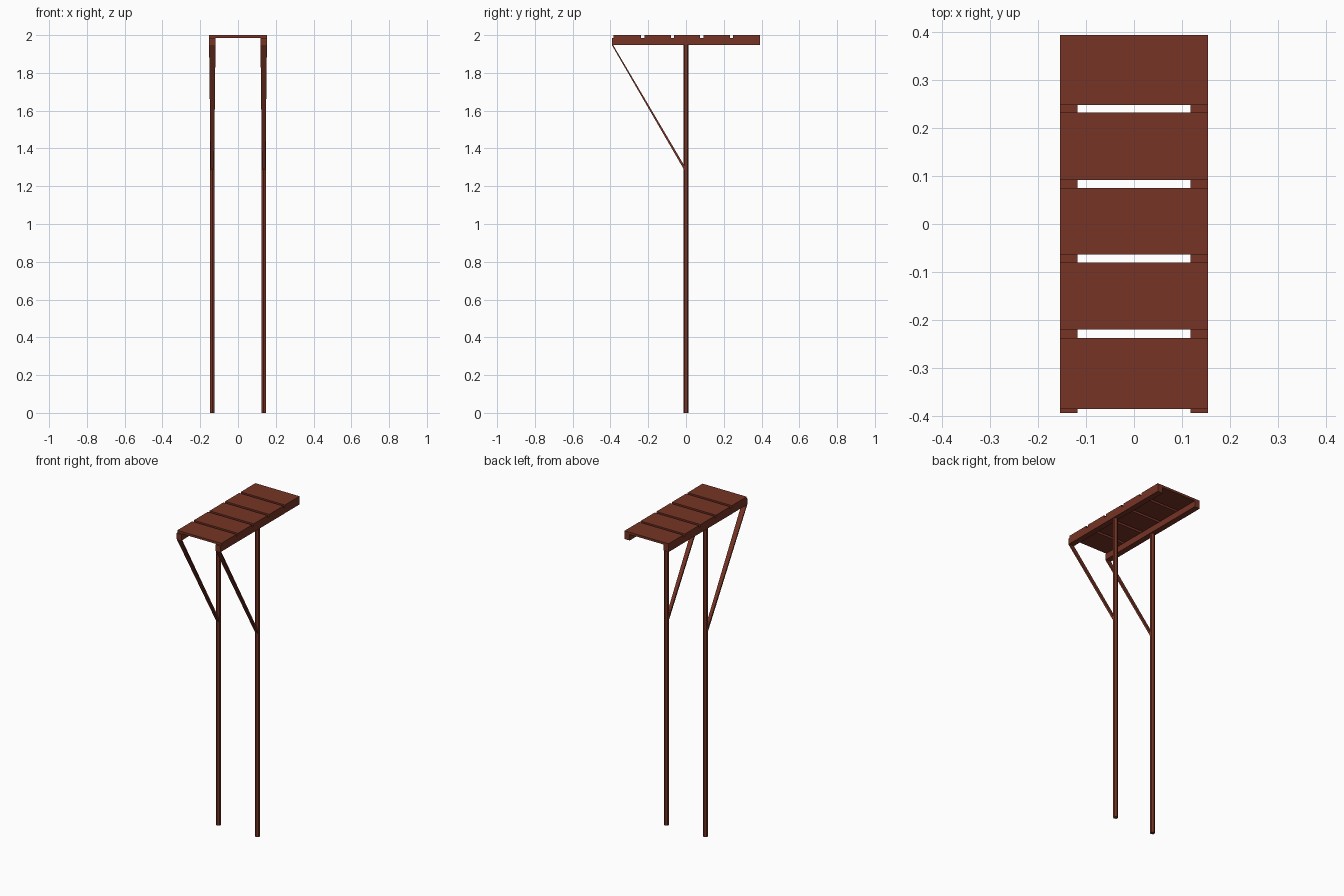
import bpy
import bmesh
import math

cube = bpy.data.objects.get("Cube")
if cube:
    bpy.data.objects.remove(cube, do_unlink=True)

wood = bpy.data.materials.new("reddish brown wood")
wood.use_nodes = True
colour = (0.18, 0.034, 0.018, 1)
wood.diffuse_color = colour
wood.node_tree.nodes["Principled BSDF"].inputs["Base Color"].default_value = colour


def finish(name, bm):
    bmesh.ops.recalc_face_normals(bm, faces=bm.faces)
    mesh = bpy.data.meshes.new(name)
    bm.to_mesh(mesh)
    bm.free()
    mesh.materials.append(wood)
    obj = bpy.data.objects.new(name, mesh)
    bpy.context.collection.objects.link(obj)
    return obj


def loft(name, lower, upper):
    """Solid between two matching outlines."""
    bm = bmesh.new()
    a = [bm.verts.new(p) for p in lower]
    b = [bm.verts.new(p) for p in upper]
    bm.faces.new(a)
    bm.faces.new(b)
    for i in range(len(a)):
        j = (i + 1) % len(a)
        bm.faces.new((a[i], a[j], b[j], b[i]))
    return finish(name, bm)


def box(name, x0, x1, y0, y1, z0, z1):
    ring = [(x0, y0), (x1, y0), (x1, y1), (x0, y1)]
    return loft(name, [(x, y, z0) for x, y in ring], [(x, y, z1) for x, y in ring])


HALF_W, HALF_L = 0.154, 0.393
RAIL_IN, RAIL_LOW, DECK_LOW = 0.118, 1.948, 1.986
POST_X, POST_R = 0.136, 0.014

# Deck planks with gaps between them
planks = [(-0.385, -0.237), (-0.22, -0.08), (-0.063, 0.075),
          (0.092, 0.232), (0.248, HALF_L)]
for i, (y0, y1) in enumerate(planks):
    box(f"deck_plank_{i + 1}", -HALF_W, HALF_W, y0, y1, DECK_LOW, 2)

for side, s in (("left", 1), ("right", -1)):
    # Side rail under the planks
    box(f"{side}_rail", s * RAIL_IN, s * HALF_W, -HALF_L, HALF_L, RAIL_LOW, DECK_LOW)

    # Six-sided post
    ring = [(s * POST_X + POST_R * math.sin(k * math.pi / 3),
             POST_R * math.cos(k * math.pi / 3)) for k in range(6)]
    loft(f"{side}_post", [(x, y, 0) for x, y in ring],
         [(x, y, RAIL_LOW) for x, y in ring])

    # Tapered diagonal brace from the post to the front end of the rail
    low, high = 0.009, 0.017
    c = s * POST_X
    loft(f"{side}_brace",
         [(c - low, -0.006, 1.28), (c + low, -0.006, 1.28),
          (c + low, -0.006, 1.304), (c - low, -0.006, 1.304)],
         [(c - high, -HALF_L, RAIL_LOW), (c + high, -HALF_L, RAIL_LOW),
          (c + high, -0.386, RAIL_LOW), (c - high, -0.386, RAIL_LOW)])
